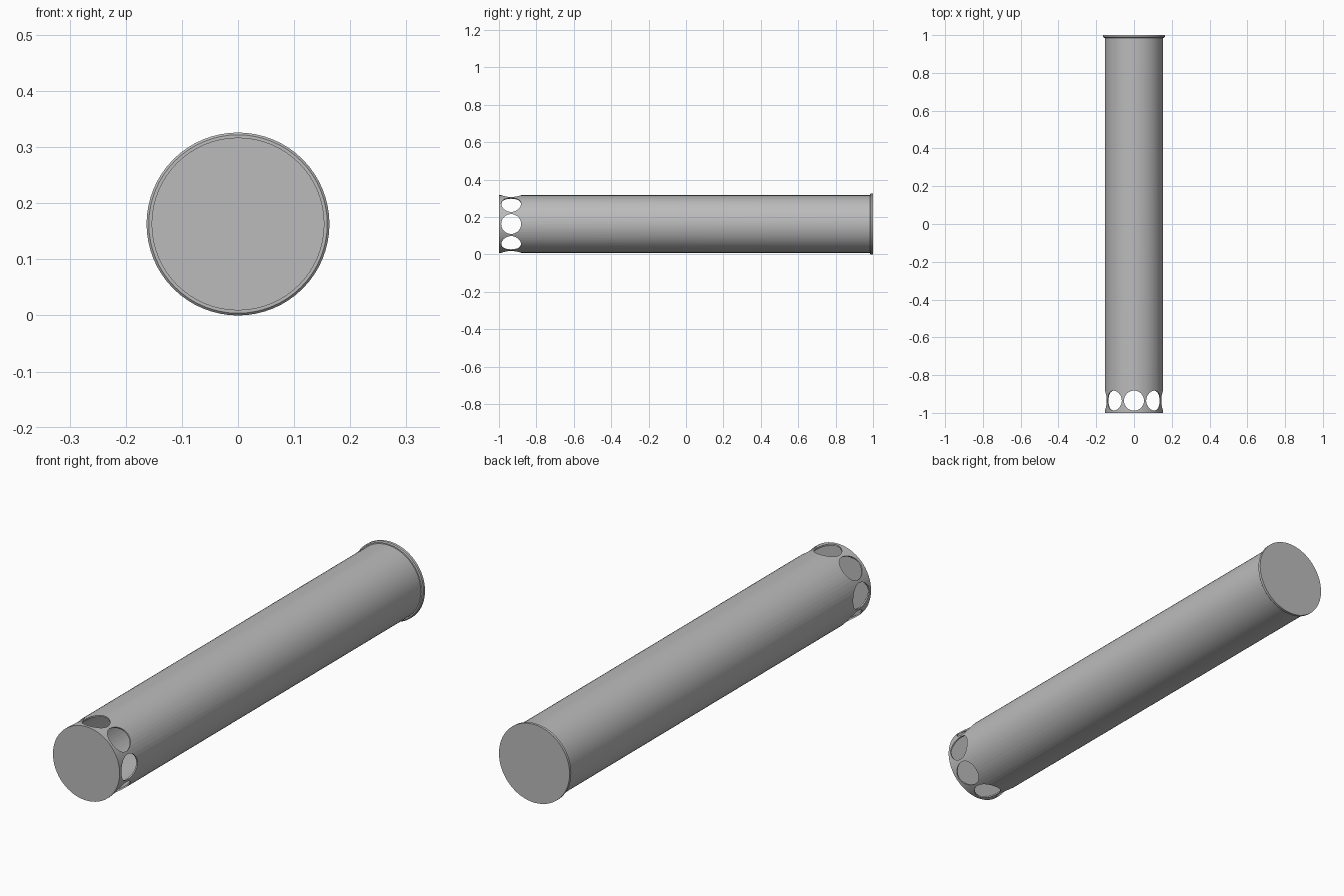
import bpy
import bmesh
import math
from mathutils import Matrix, Vector

cube = bpy.data.objects.get("Cube")
if cube:
    bpy.data.objects.remove(cube, do_unlink=True)

SIDES = 64
OUTER, WALL, RIM = 0.154, 0.006, 0.163
HOLE, HOLE_Y = 0.053, -0.935

grey = bpy.data.materials.new("plain grey")
grey.use_nodes = True
grey.diffuse_color = (0.5, 0.5, 0.5, 1)
grey.node_tree.nodes["Principled BSDF"].inputs["Base Color"].default_value = (0.5, 0.5, 0.5, 1)


def make_object(name, bm):
    bmesh.ops.recalc_face_normals(bm, faces=bm.faces)
    mesh = bpy.data.meshes.new(name)
    bm.to_mesh(mesh)
    bm.free()
    mesh.materials.append(grey)
    obj = bpy.data.objects.new(name, mesh)
    bpy.context.collection.objects.link(obj)
    return obj


def lathe(bm, profile):
    """Capped solid of (radius, y) rings about the long axis."""
    rings = []
    for r, y in profile:
        angles = [2 * math.pi * i / SIDES for i in range(SIDES)]
        rings.append([bm.verts.new((r * math.cos(a), y, RIM + r * math.sin(a))) for a in angles])
    for a, b in zip(rings, rings[1:]):
        for i in range(SIDES):
            j = (i + 1) % SIDES
            bm.faces.new((a[i], a[j], b[j], b[i]))
    bm.faces.new(rings[0])
    bm.faces.new(rings[-1])


def cut(target, cutter):
    cutter.hide_render = True
    mod = target.modifiers.new("cut", "BOOLEAN")
    mod.operation = "DIFFERENCE"
    mod.solver = "EXACT"
    mod.object = cutter
    bpy.context.view_layer.objects.active = target
    bpy.ops.object.modifier_apply(modifier=mod.name)
    bpy.data.objects.remove(cutter, do_unlink=True)


def smooth(obj):
    bpy.ops.object.select_all(action="DESELECT")
    obj.select_set(True)
    bpy.context.view_layer.objects.active = obj
    bpy.ops.object.shade_smooth_by_angle(angle=math.radians(30))


# Hollow tube with a closed front end
bm = bmesh.new()
lathe(bm, [(OUTER, -1), (OUTER, 0.99)])
tube = make_object("tube", bm)
bm = bmesh.new()
lathe(bm, [(OUTER - WALL, -0.992), (OUTER - WALL, 1.1)])
cut(tube, make_object("bore_cutter", bm))

# Ring of eight round holes, drilled in opposite pairs
for k in range(4):
    bm = bmesh.new()
    place = Matrix.Translation(Vector((0, HOLE_Y, RIM))) @ Matrix.Rotation(k * math.pi / 4, 4, "Y")
    bmesh.ops.create_cone(bm, cap_ends=True, segments=48, radius1=HOLE, radius2=HOLE,
                          depth=0.5, matrix=place)
    cut(tube, make_object("hole_cutter", bm))
smooth(tube)

# Slightly wider end cap with a chamfered front edge
bm = bmesh.new()
lathe(bm, [(RIM - 0.004, 0.985), (RIM, 0.989), (RIM, 1)])
smooth(make_object("end_cap", bm))
